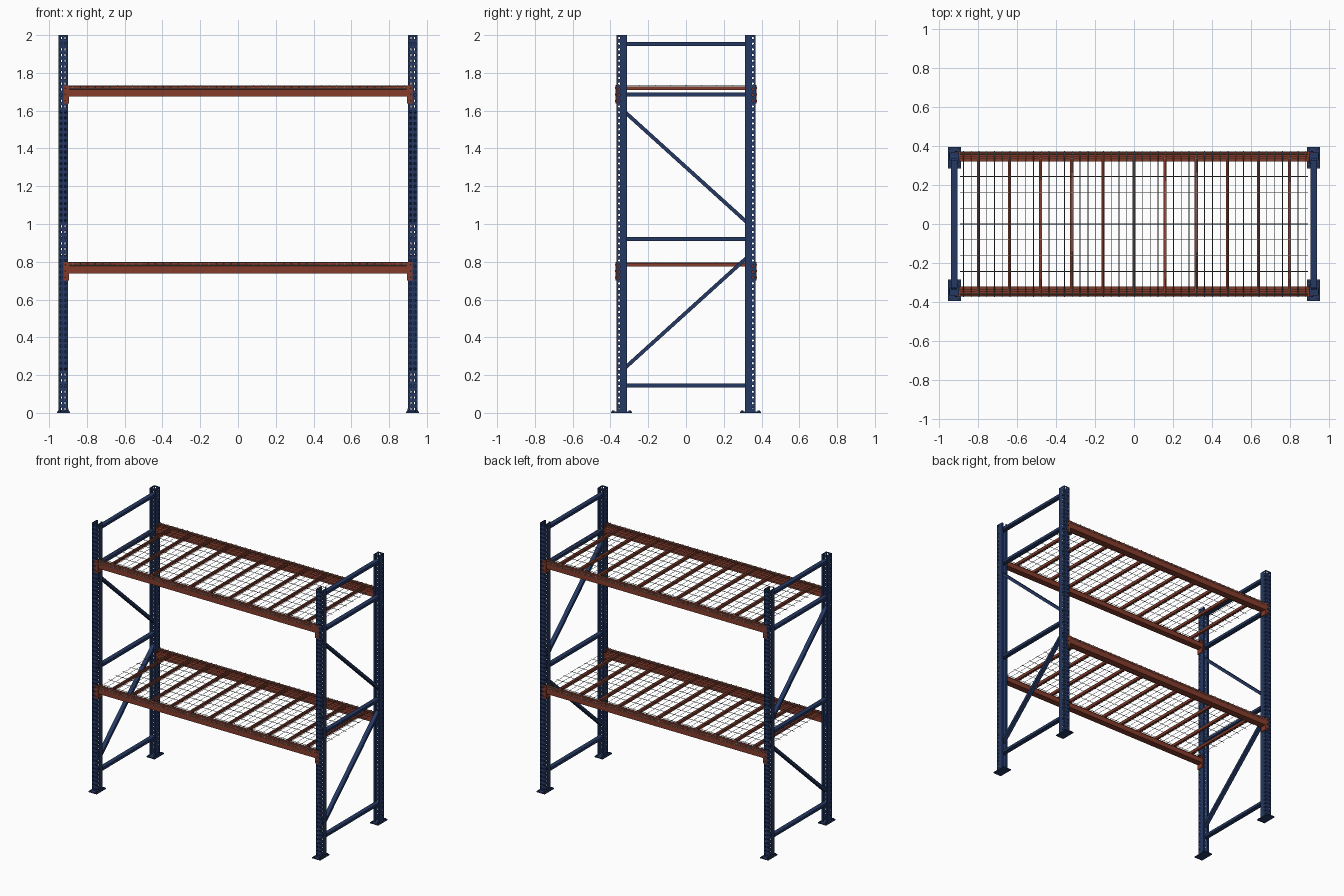
import bpy, bmesh, math
from mathutils import Vector, Matrix

if "Cube" in bpy.data.objects:
    bpy.data.objects.remove(bpy.data.objects["Cube"])


def material(name, rgb):
    m = bpy.data.materials.new(name)
    m.diffuse_color = (*rgb, 1)
    m.use_nodes = True
    m.node_tree.nodes["Principled BSDF"].inputs["Base Color"].default_value = m.diffuse_color
    return m


BLUE = material("navy_paint", (0.018, 0.04, 0.125))
RED = material("rust_red_paint", (0.24, 0.045, 0.024))
WIRE = material("grey_wire", (0.17, 0.18, 0.18))
BOLT = material("dark_bolt", (0.02, 0.022, 0.03))

POST_X, Y_IN, Y_OUT = 0.925, 0.313, 0.366
BEAMS = (0.739, 1.674)          # underside height of each shelf beam


def finish(bm, name, mat, mirror="", thick=0):
    bmesh.ops.recalc_face_normals(bm, faces=bm.faces)
    me = bpy.data.meshes.new(name)
    bm.to_mesh(me)
    bm.free()
    me.materials.append(mat)
    ob = bpy.data.objects.new(name, me)
    bpy.context.collection.objects.link(ob)
    if thick:
        s = ob.modifiers.new("thickness", "SOLIDIFY")
        s.thickness, s.offset = thick, 0
    if mirror:
        m = ob.modifiers.new("mirror", "MIRROR")
        m.use_axis = ("x" in mirror, "y" in mirror, False)
        m.use_mirror_merge = False
    return ob


def box(bm, x0, x1, y0, y1, z0, z1):
    mat = Matrix.Translation(((x0 + x1) / 2, (y0 + y1) / 2, (z0 + z1) / 2))
    mat = mat @ Matrix.Diagonal((x1 - x0, y1 - y0, z1 - z0, 1))
    bmesh.ops.create_cube(bm, size=1, matrix=mat)


def bar(bm, a, b, width, height):
    """Box bar between two points in one end frame."""
    a, b = Vector(a), Vector(b)
    d = b - a
    rot = Matrix.Rotation(math.atan2(d.z, d.y), 4, "X")
    mat = Matrix.Translation((a + b) / 2) @ rot @ Matrix.Diagonal((width, d.length, height, 1))
    bmesh.ops.create_cube(bm, size=1, matrix=mat)


def disc(bm, x, y, z, r, h, along_y=False):
    mat = Matrix.Translation((x, y, z))
    if along_y:
        mat = mat @ Matrix.Rotation(math.pi / 2, 4, "X")
    bmesh.ops.create_cone(bm, cap_ends=True, segments=8, radius1=r, radius2=r, depth=h, matrix=mat)


def panel(bm, a, b, z0, z1):
    bm.faces.new([bm.verts.new(p) for p in ((*a, z0), (*b, z0), (*b, z1), (*a, z1))])


def holed_strip(bm, a, b, r, rows=66, top=2.0, base=0.006):
    """Vertical strip from a to b (xy) with a column of octagonal holes."""
    a, b = Vector((*a, 0)), Vector((*b, 0))
    half, mid, h = (b - a).length / 2, (a + b) / 2, (top - base) / rows
    u = (b - a).normalized()
    for i in range(rows):
        c = mid + Vector((0, 0, base + h * (i + 0.5)))
        outer, inner = [], []
        for k, (p, q) in enumerate(((1, 0), (1, 1), (0, 1), (-1, 1), (-1, 0), (-1, -1), (0, -1), (1, -1))):
            t = k * math.pi / 4
            outer.append(bm.verts.new(c + u * p * half + Vector((0, 0, q * h / 2))))
            inner.append(bm.verts.new(c + u * r * math.cos(t) + Vector((0, 0, r * 1.15 * math.sin(t)))))
        for k in range(8):
            n = (k + 1) % 8
            bm.faces.new((outer[k], outer[n], inner[n], inner[k]))


# Perforated upright posts, open towards the middle of the end frame
bm = bmesh.new()
xl, xr, ym = POST_X - 0.0235, POST_X + 0.0235, Y_OUT - 0.024
holed_strip(bm, (xl, Y_OUT), (POST_X, Y_OUT), 0.006)
holed_strip(bm, (POST_X, Y_OUT), (xr, Y_OUT), 0.006)
for x, lip in ((xl, xl + 0.012), (xr, xr - 0.012)):
    holed_strip(bm, (x, Y_OUT), (x, ym), 0.0055)
    panel(bm, (x, ym), (x, Y_IN), 0.006, 2)
    panel(bm, (x, Y_IN), (lip, Y_IN), 0.006, 2)
bmesh.ops.remove_doubles(bm, verts=bm.verts, dist=0.0001)
finish(bm, "upright_posts", BLUE, "xy", 0.003)

# Foot plates with small upstands
bm = bmesh.new()
box(bm, 0.889, 0.957, 0.286, 0.397, 0, 0.007)
for x in (0.898, 0.949):
    box(bm, x - 0.0015, x + 0.0015, 0.318, 0.362, 0.007, 0.022)
finish(bm, "foot_plates", BLUE, "xy")

# Anchor bolts
bm = bmesh.new()
for x in (0.9, 0.946):
    for y in (0.298, 0.385):
        disc(bm, x, y, 0.0095, 0.006, 0.007)
finish(bm, "anchor_bolts", BOLT, "xy")

# End frame cross braces
bm = bmesh.new()
for z in (0.145, 0.92, 1.685, 1.953):
    bar(bm, (POST_X, -0.33, z), (POST_X, 0.33, z), 0.033, 0.02)
finish(bm, "horizontal_braces", BLUE, "x")
bm = bmesh.new()
bar(bm, (POST_X, -0.33, 0.232), (POST_X, 0.33, 0.829), 0.03, 0.02)
bar(bm, (POST_X, -0.33, 1.599), (POST_X, 0.33, 1.002), 0.03, 0.02)
finish(bm, "diagonal_braces", BLUE, "x")

for label, z in zip(("lower", "upper"), BEAMS):
    # Stepped long beams
    bm = bmesh.new()
    prof = ((0.37, 0), (0.37, 0.057), (0.345, 0.057), (0.345, 0.036), (0.322, 0.036), (0.322, 0))
    ends = [[bm.verts.new((x, y, z + h)) for y, h in prof] for x in (-0.897, 0.897)]
    for e in ends:
        bm.faces.new(e)
    for k in range(6):
        n = (k + 1) % 6
        bm.faces.new((ends[0][k], ends[0][n], ends[1][n], ends[1][k]))
    finish(bm, label + "_beams", RED, "y")

    # Angled end connectors hooked on the posts
    bm = bmesh.new()
    box(bm, 0.8945, 0.8995, 0.32, 0.372, z - 0.037, z + 0.06)
    box(bm, 0.8945, 0.924, 0.368, 0.372, z - 0.037, z + 0.06)
    finish(bm, label + "_beam_connectors", RED, "xy")
    bm = bmesh.new()
    for h in (-0.022, 0.012, 0.045):
        disc(bm, 0.914, 0.3735, z + h, 0.005, 0.004, True)
    finish(bm, label + "_connector_rivets", BOLT, "xy")

    # Deck support channels
    bm = bmesh.new()
    for i in range(-5, 6):
        box(bm, i * 0.16 - 0.008, i * 0.16 + 0.008, -0.344, 0.344, z + 0.036, z + 0.054)
    finish(bm, label + "_deck_supports", RED)

    # Wire mesh deck, folded down over the beam faces
    cu = bpy.data.curves.new(label + "_wire_deck", "CURVE")
    cu.dimensions = "3D"
    cu.bevel_depth, cu.bevel_resolution, cu.use_fill_caps = 0.0019, 0, True
    cu.materials.append(WIRE)

    def wire(points):
        s = cu.splines.new("POLY")
        s.points.add(len(points) - 1)
        for p, co in zip(s.points, points):
            p.co = (*co, 1)

    top, low = z + 0.0595, z + 0.041
    for i in range(-22, 23):
        x = i * 0.04 + 0.003
        wire(((x, -0.3725, low), (x, -0.3725, top), (x, 0.3725, top), (x, 0.3725, low)))
    rows = [j * 0.0815 for j in range(-3, 4)] + [-0.36, -0.335, 0.335, 0.36]
    for y in rows:
        wire(((-0.895, y, top - 0.002), (0.895, y, top - 0.002)))
    for y in (-0.3735, 0.3735):
        wire(((-0.893, y, low), (0.893, y, low)))
    ob = bpy.data.objects.new(label + "_wire_deck", cu)
    bpy.context.collection.objects.link(ob)
